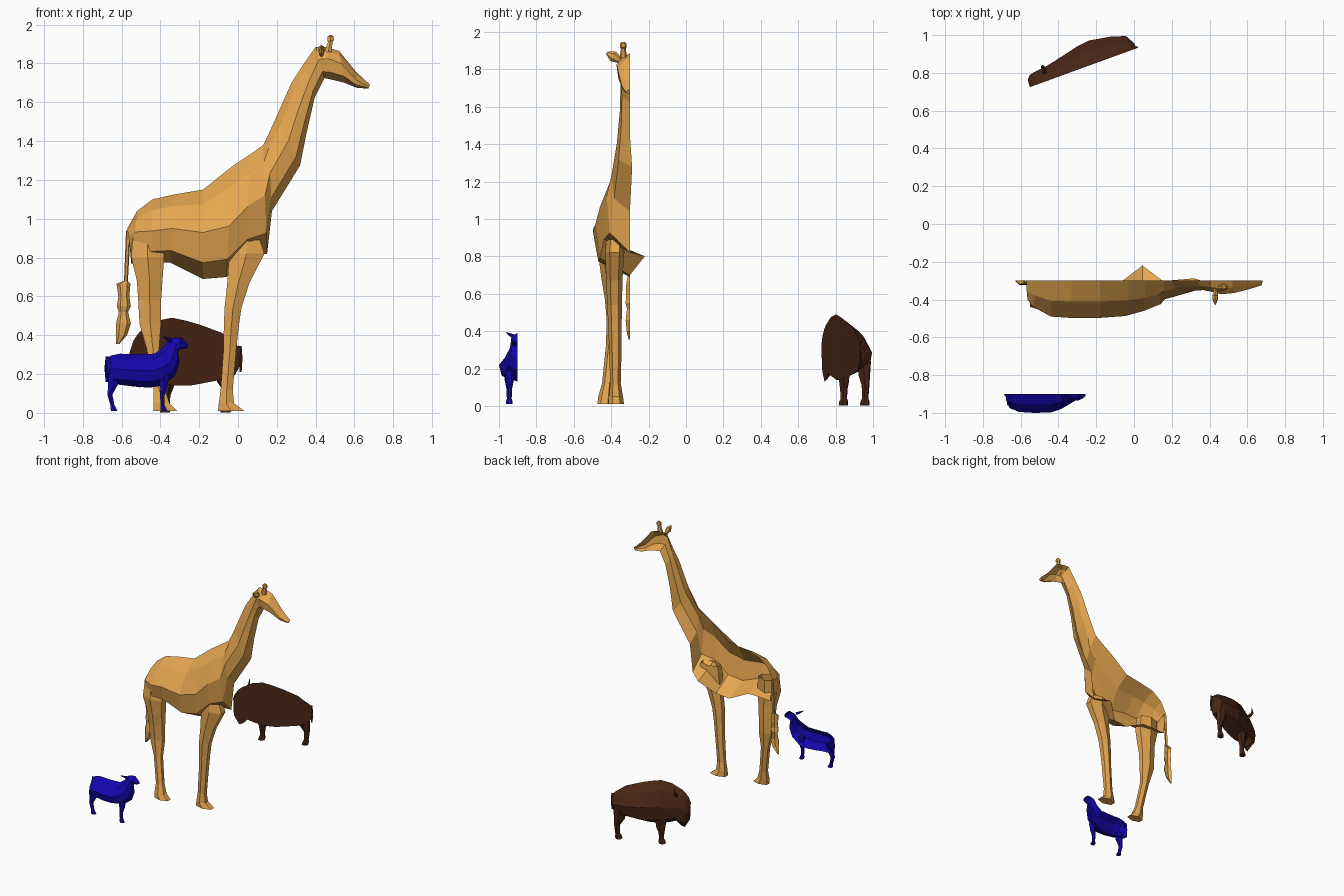
import bpy, bmesh, math
from mathutils import Matrix, Vector

# Frames: local (along, outward, up) -> world; every animal is a half shell cut on its centre plane
A = math.radians(20)
C, S = math.cos(A), math.sin(A)
GIRAFFE = Matrix(((1, 0, 0, 0), (0, -1, 0, -.30), (0, 0, 1, 0), (0, 0, 0, 1)))
SHEEP = Matrix(((1, 0, 0, 0), (0, -1, 0, -.90), (0, 0, 1, 0), (0, 0, 0, 1)))
BISON = Matrix(((-C, -S, 0, .013), (-S, C, 0, .93), (0, 0, 1, 0), (0, 0, 0, 1)))


def material(name, rgb):
    m = bpy.data.materials.new(name)
    m.diffuse_color = (*rgb, 1)
    return m


TAN = material("tan", (.78, .38, .08))
BLUE = material("blue", (.007, .002, .42))
BROWN = material("brown", (.065, .02, .008))


def finish(bm, name, frame, mat):
    bm.transform(frame)
    bmesh.ops.recalc_face_normals(bm, faces=bm.faces)
    me = bpy.data.meshes.new(name)
    bm.to_mesh(me)
    bm.free()
    me.materials.append(mat)
    ob = bpy.data.objects.new(name, me)
    bpy.context.collection.objects.link(ob)


def body(name, stations, frame, mat, cut_face=False, slips={}):
    """Half loft; station = top x,z, bottom x,z, half width, height of widest point"""
    bm = bmesh.new()
    rings = []
    for i, (tx, tz, bx, bz, w, f) in enumerate(stations):
        pts = []
        for t, k in ((1, 0), (f + (1 - f) * .66, .56), (f, 1), (f * .35, .86), (0, 0)):
            y = slips.get(i, 0) if t == 0 else k * w
            pts.append(bm.verts.new((bx + (tx - bx) * t, y, bz + (tz - bz) * t)))
        rings.append(pts)
    for a, b in zip(rings, rings[1:]):
        for j in range(4):
            bm.faces.new((a[j], a[j + 1], b[j + 1], b[j]))
        if cut_face:
            bm.faces.new((a[0], b[0], b[4], a[4]))
    bm.faces.new(rings[0])
    bm.faces.new(rings[-1])
    finish(bm, name, frame, mat)


def tube(name, levels, frame, mat, n=6, half=False):
    """Limb from level rings: x, y, z, radius x, radius y; half leaves the cut side open"""
    bm = bmesh.new()
    rings = []
    for x, y, z, rx, ry in levels:
        angs = [math.pi * k / (n - 1) if half else math.tau * (k + .5) / n for k in range(n)]
        rings.append([bm.verts.new((x + rx * math.cos(a), y + ry * math.sin(a), z)) for a in angs])
    for a, b in zip(rings, rings[1:]):
        for j in range(n - 1 if half else n):
            k = (j + 1) % n
            bm.faces.new((a[j], a[k], b[k], b[j]))
    bm.faces.new(rings[-1])
    finish(bm, name, frame, mat)


def spike(name, base, tip, r, r_tip, frame, mat, flat=1):
    """Small tapered horn or ear"""
    bm = bmesh.new()
    base, tip = Vector(base), Vector(tip)
    d = tip - base
    rot = d.to_track_quat('Z', 'Y').to_matrix().to_4x4()
    bmesh.ops.create_cone(bm, cap_ends=True, segments=6, radius1=r, radius2=r_tip, depth=d.length,
                          matrix=Matrix.Translation((base + tip) / 2) @ rot @ Matrix.Diagonal((flat, 1, 1, 1)))
    finish(bm, name, frame, mat)


# Giraffe: rump, trunk, neck and head in one loft; one chest point slips past the cut plane
body("giraffe_body", [
    (-.57, .95, -.555, .84, .10, .6), (-.52, 1.04, -.55, .77, .14, .6),
    (-.44, 1.10, -.44, .775, .19, .5), (-.33, 1.125, -.35, .775, .197, .5),
    (-.18, 1.15, -.18, .69, .197, .52), (-.03, 1.27, -.06, .70, .187, .46),
    (.06, 1.33, .045, .80, .16, .5), (.13, 1.38, .15, .82, .125, .54),
    (.155, 1.43, .175, 1.04, .098, .5), (.20, 1.53, .32, 1.275, .07, .5),
    (.275, 1.70, .355, 1.45, .054, .5), (.34, 1.80, .395, 1.625, .05, .5),
    (.40, 1.885, .445, 1.725, .06, .6), (.45, 1.885, .49, 1.715, .072, .65),
    (.52, 1.865, .55, 1.70, .065, .6), (.61, 1.755, .61, 1.675, .045, .5),
    (.68, 1.69, .67, 1.67, .025, .5)], GIRAFFE, TAN, slips={6: -.08, 9: -.012})
tube("giraffe_front_leg", [
    (.04, .08, .89, .085, .045), (.045, .082, .82, .105, .052), (.002, .083, .67, .066, .043),
    (-.026, .082, .54, .05, .04), (-.035, .08, .44, .044, .036), (-.042, .078, .325, .038, .034),
    (-.058, .077, .12, .036, .028), (-.06, .075, .05, .045, .038), (-.035, .073, .01, .078, .042)], GIRAFFE, TAN)
tube("giraffe_hind_leg", [
    (-.465, .10, .90, .09, .055), (-.465, .108, .80, .098, .06), (-.455, .10, .68, .076, .052),
    (-.455, .092, .58, .068, .043), (-.452, .088, .46, .064, .036), (-.438, .098, .325, .036, .03),
    (-.405, .122, .12, .034, .027), (-.395, .133, .05, .048, .036), (-.375, .136, .01, .07, .038)], GIRAFFE, TAN)
tube("giraffe_tail", [
    (-.565, 0, .94, .012, .018), (-.577, 0, .68, .01, .014), (-.59, 0, .665, .036, .022),
    (-.588, 0, .60, .028, .024), (-.588, 0, .55, .036, .026), (-.59, 0, .52, .024, .018),
    (-.59, 0, .46, .038, .026), (-.60, 0, .40, .028, .02), (-.62, 0, .355, .008, .008)], GIRAFFE, TAN, 4, True)
tube("giraffe_horn", [
    (.465, .035, 1.86, .022, .02), (.475, .035, 1.91, .013, .013), (.477, .035, 1.92, .02, .018),
    (.477, .035, 1.938, .018, .017), (.477, .035, 1.946, .008, .008)], GIRAFFE, TAN)
spike("giraffe_ear_inner", (.43, .05, 1.845), (.43, .09, 1.87), .015, .03, GIRAFFE, TAN, .6)
spike("giraffe_ear_tip", (.43, .09, 1.87), (.43, .125, 1.888), .03, .006, GIRAFFE, TAN, .6)

# Sheep
body("sheep_body", [
    (-.678, .27, -.675, .17, .035, .5), (-.655, .295, -.66, .145, .075, .55),
    (-.61, .305, -.61, .145, .095, .5), (-.53, .302, -.53, .135, .10, .5),
    (-.43, .305, -.455, .13, .098, .5), (-.39, .335, -.39, .14, .082, .48),
    (-.37, .36, -.325, .19, .056, .45), (-.357, .377, -.30, .26, .04, .5),
    (-.33, .387, -.31, .315, .035, .5), (-.295, .39, -.297, .325, .035, .6),
    (-.27, .368, -.275, .33, .024, .5), (-.256, .35, -.26, .335, .012, .5)], SHEEP, BLUE)
tube("sheep_front_leg", [
    (-.38, .045, .19, .03, .026), (-.383, .045, .125, .02, .02), (-.39, .045, .09, .014, .015),
    (-.388, .045, .04, .012, .013), (-.386, .045, .025, .017, .017), (-.38, .045, .01, .019, .018)], SHEEP, BLUE)
tube("sheep_hind_leg", [
    (-.64, .045, .20, .034, .03), (-.645, .045, .14, .027, .025), (-.66, .045, .095, .015, .016),
    (-.647, .045, .04, .012, .013), (-.643, .045, .025, .017, .017), (-.637, .045, .01, .019, .018)], SHEEP, BLUE)
tube("sheep_tail", [
    (-.67, 0, .29, .012, .012), (-.677, 0, .23, .011, .016), (-.676, 0, .16, .006, .008)], SHEEP, BLUE, 4, True)
spike("sheep_ear", (-.345, .025, .372), (-.385, .06, .392), .013, .003, SHEEP, BLUE, .6)

# Bison, closed on the cut side; the head hangs low and ends in a beard
body("bison_body", [
    (0, .33, .005, .24, .03, .5), (.03, .36, .03, .195, .08, .55),
    (.104, .413, .11, .17, .105, .5), (.225, .455, .22, .15, .125, .5),
    (.30, .475, .28, .14, .117, .5), (.375, .49, .37, .14, .098, .5),
    (.455, .475, .45, .16, .08, .45), (.50, .45, .49, .175, .072, .5),
    (.53, .435, .525, .14, .07, .6), (.56, .41, .555, .13, .066, .6),
    (.585, .375, .575, .165, .06, .5), (.60, .335, .595, .20, .04, .5)], BISON, BROWN, True)
tube("bison_front_leg", [
    (.385, .048, .22, .05, .036), (.385, .05, .13, .036, .028), (.39, .05, .09, .023, .021),
    (.388, .05, .04, .018, .018), (.392, .05, .025, .025, .025), (.396, .05, .003, .027, .027)], BISON, BROWN)
tube("bison_hind_leg", [
    (.075, .05, .24, .055, .04), (.068, .05, .16, .042, .032), (.05, .05, .11, .023, .022),
    (.055, .05, .04, .018, .018), (.06, .05, .025, .025, .025), (.064, .05, .003, .027, .027)], BISON, BROWN)
tube("bison_tail", [
    (.006, 0, .345, .012, .012), (-.002, 0, .28, .009, .012), (0, 0, .21, .006, .006)], BISON, BROWN, 4, True)
spike("bison_horn_base", (.50, .045, .40), (.50, .08, .42), .014, .01, BISON, BROWN)
spike("bison_horn_tip", (.50, .078, .416), (.495, .075, .47), .01, .002, BISON, BROWN)
